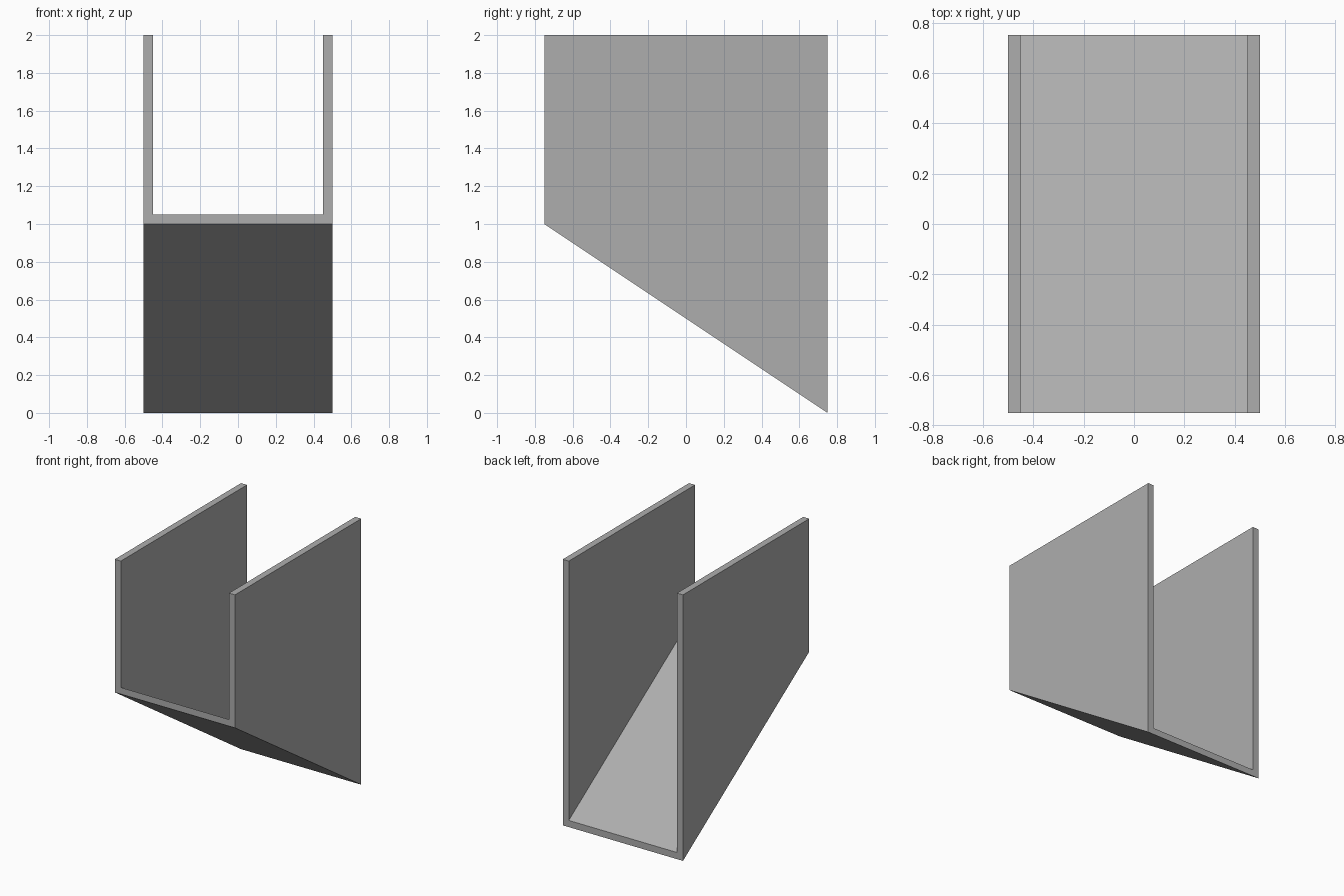
import bpy, bmesh

if "Cube" in bpy.data.objects:
    bpy.data.objects.remove(bpy.data.objects["Cube"])

# Single plain grey
grey = bpy.data.materials.new("plain grey")
grey.diffuse_color = (0.42, 0.42, 0.42, 1.0)
grey.use_nodes = True
grey.node_tree.nodes["Principled BSDF"].inputs["Base Color"].default_value = grey.diffuse_color

W, D, T = 0.5, 0.75, 0.05      # half width, half depth, wall thickness
TOP = 2.0


def section(bm, y, floor):
    """U-shaped cross-section at depth y with its underside at height floor."""
    pts = [(-W, floor), (W, floor), (W, TOP), (W - T, TOP),
           (W - T, floor + T), (-W + T, floor + T), (-W + T, TOP), (-W, TOP)]
    return [bm.verts.new((x, y, z)) for x, z in pts]


# Sloping open channel: front section is shallow, back section is deep
bm = bmesh.new()
front = section(bm, -D, 1.0)
back = section(bm, D, 0.0)
n = len(front)
for i in range(n):
    j = (i + 1) % n
    bm.faces.new((front[i], front[j], back[j], back[i]))

# End caps: floor strip and two wall strips, sharing corner vertices
for s in (front, back):
    for idx in ((0, 1, 4, 5), (1, 2, 3, 4), (0, 5, 6, 7)):
        bm.faces.new([s[i] for i in idx])
bmesh.ops.recalc_face_normals(bm, faces=bm.faces)

mesh = bpy.data.meshes.new("sloping_channel")
bm.to_mesh(mesh)
bm.free()
mesh.materials.append(grey)
obj = bpy.data.objects.new("sloping_channel", mesh)
bpy.context.collection.objects.link(obj)
